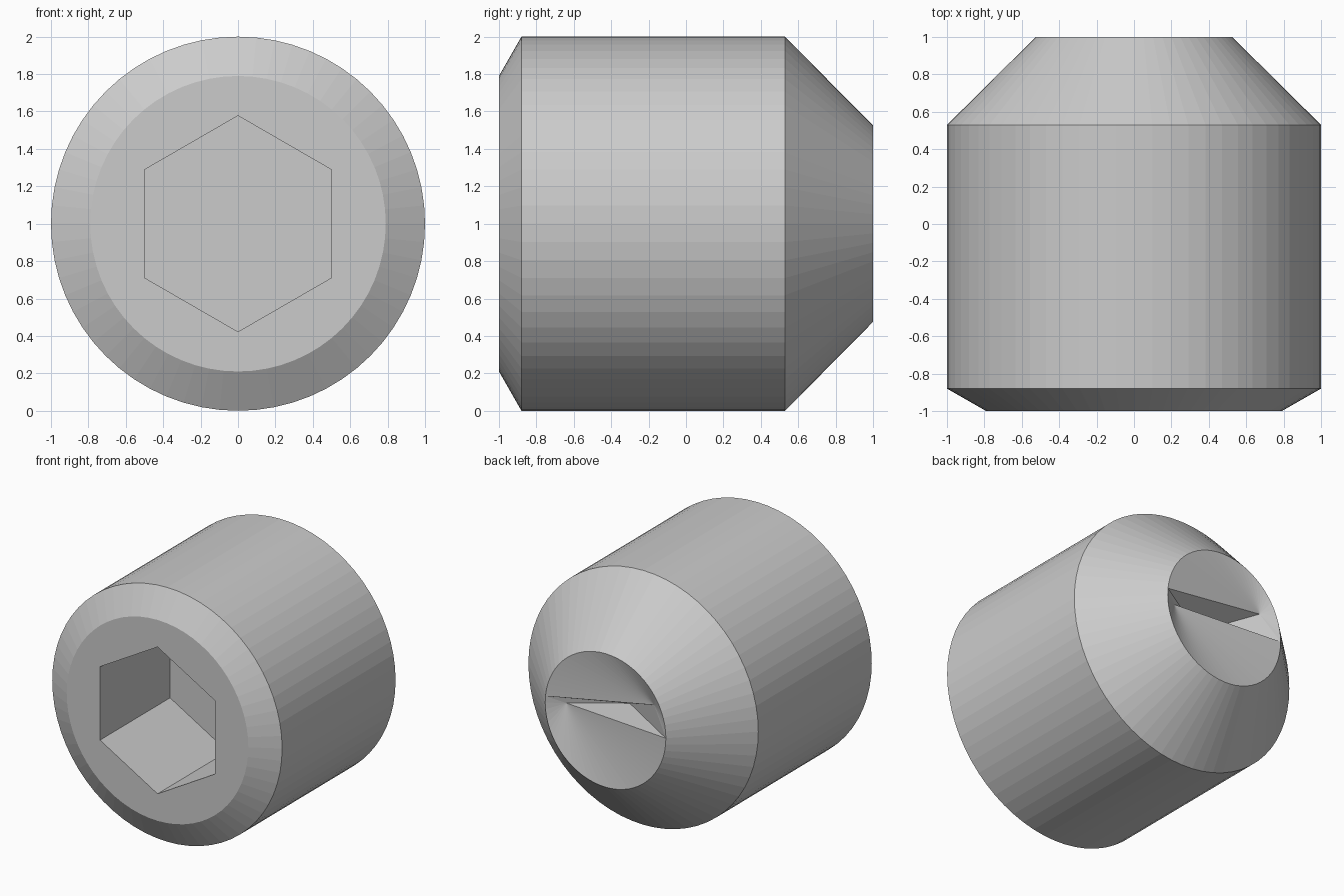
import bpy, bmesh, math

if "Cube" in bpy.data.objects:
    bpy.data.objects.remove(bpy.data.objects["Cube"])

SIDES = 64
bm = bmesh.new()


def ring(radius, y, sides, offset=0.0):
    """Circle of vertices around the y axis, centred at z = 1."""
    verts = []
    for i in range(sides):
        a = offset + 2 * math.pi * i / sides
        verts.append(bm.verts.new((radius * math.cos(a), y, 1 + radius * math.sin(a))))
    return verts


def bridge(a, b):
    n = len(a)
    for i in range(n):
        j = (i + 1) % n
        bm.faces.new((a[i], a[j], b[j], b[i]))


def loop_edges(verts):
    n = len(verts)
    edges = []
    for i in range(n):
        pair = (verts[i], verts[(i + 1) % n])
        edges.append(bm.edges.get(pair) or bm.edges.new(pair))
    return edges


# Turned body: front chamfer, barrel, tapered end
profile = [(0.79, -1.0), (1.0, -0.88), (1.0, 0.53), (0.525, 1.0)]
rings = [ring(r, y, SIDES) for r, y in profile]
for a, b in zip(rings, rings[1:]):
    bridge(a, b)

# Hexagonal drive socket with a flat floor
hex_r = 0.5 / math.cos(math.pi / 6)
mouth = ring(hex_r, -1.0, 6, math.pi / 2)
floor = ring(hex_r, -0.13, 6, math.pi / 2)
bridge(mouth, floor)
bm.faces.new(floor)

# Flat front face around the socket
bmesh.ops.triangle_fill(bm, use_beauty=True, normal=(0, -1, 0),
                        edges=loop_edges(rings[0]) + loop_edges(mouth))

# Cup end: two shallow fans with a narrow slit down to the cone tip
rim = rings[-1]
half = SIDES // 2
upper = bm.verts.new((-0.38, 0.94, 1.20))
lower = bm.verts.new((0.395, 0.92, 1.0))
tip = bm.verts.new((0, 0.70, 1.02))
for i in range(SIDES):
    hub = upper if 1 <= i <= half - 1 else lower
    # the lower fan runs just past the middle on the right
    bm.faces.new((rim[i], rim[(i + 1) % SIDES], hub))
slit = [rim[1], upper, rim[half], lower]
for i in range(4):
    bm.faces.new((slit[i], slit[(i + 1) % 4], tip))

bmesh.ops.recalc_face_normals(bm, faces=bm.faces[:])

mesh = bpy.data.meshes.new("set_screw")
bm.to_mesh(mesh)
bm.free()
obj = bpy.data.objects.new("set_screw", mesh)
bpy.context.collection.objects.link(obj)

# Plain grey metal
steel = bpy.data.materials.new("grey_steel")
steel.diffuse_color = (0.6, 0.6, 0.6, 1)
steel.use_nodes = True
steel.node_tree.nodes["Principled BSDF"].inputs["Base Color"].default_value = steel.diffuse_color
mesh.materials.append(steel)
